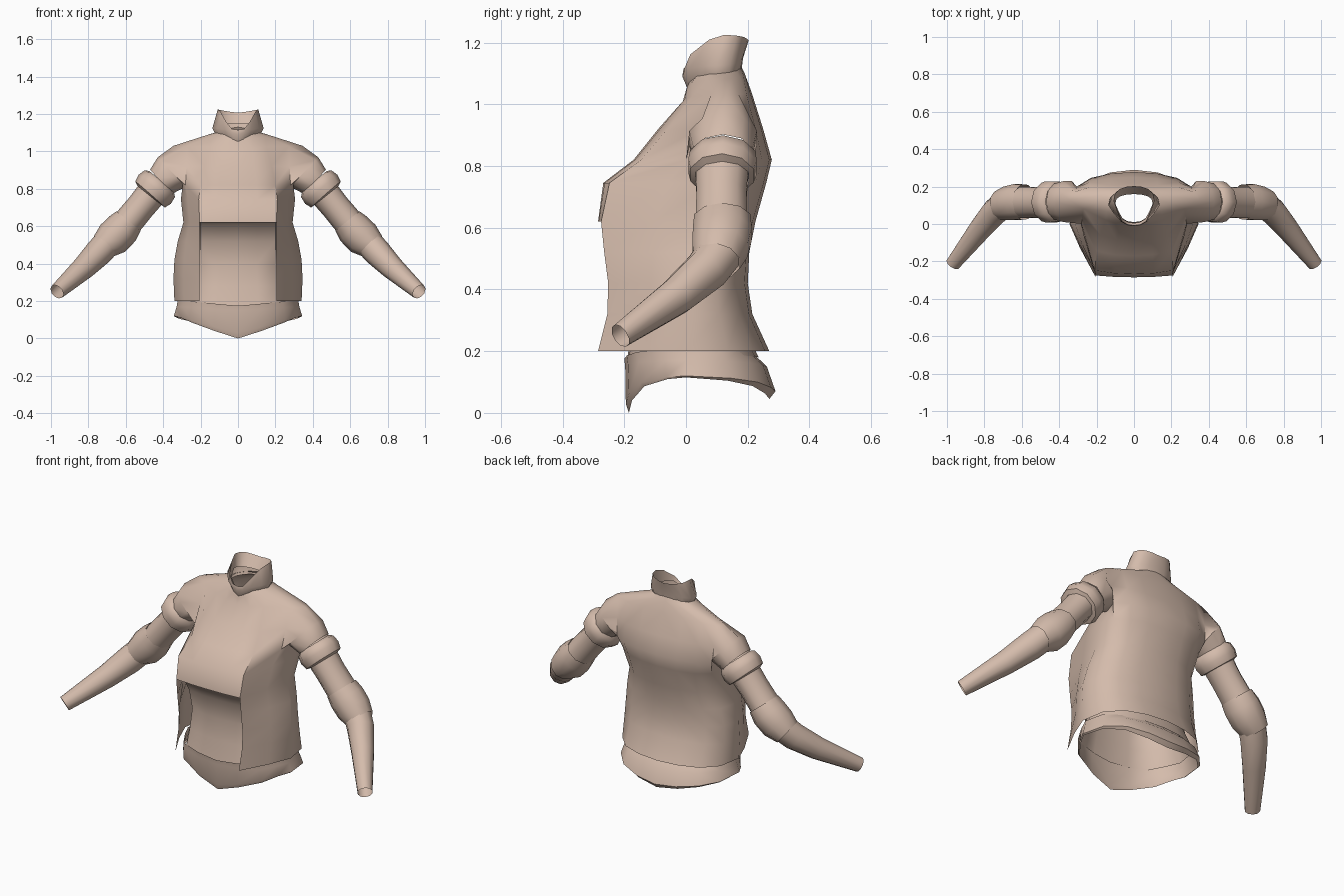
import bpy, bmesh, math
from mathutils import Vector

if "Cube" in bpy.data.objects:
    bpy.data.objects.remove(bpy.data.objects["Cube"])

cloth = bpy.data.materials.new("tan cloth")
cloth.diffuse_color = (0.66, 0.50, 0.41, 1)
cloth.use_nodes = True
cloth.node_tree.nodes["Principled BSDF"].inputs["Base Color"].default_value = cloth.diffuse_color

FRONT_W = (0, .35, .75, .95, 1)
BACK_W = (1, .85, .6, .25, 0)


def half_ring(hw, fx, yf, ys, yb, zf, zs=None, zb=None, d=.01, p=1):
    """Nine points from front centre round the right side to back centre."""
    zs = zf if zs is None else zs
    zb = zf if zb is None else zb
    mix = lambda a, b, t: a + (b - a) * t
    xy = [(0, yf), (fx * .5, yf + d * .2), (fx, yf + d),
          (mix(fx, hw, .62), mix(yf + d, ys, .55)), (hw, ys),
          (hw * .93, mix(ys, yb, .5)), (hw * .7, mix(ys, yb, .8)),
          (hw * .37, mix(ys, yb, .95)), (0, yb)]
    z = [mix(zf, zs, w ** p) for w in FRONT_W] + [mix(zb, zs, w) for w in BACK_W[1:]]
    return [Vector((x, y, h)) for (x, y), h in zip(xy, z)]


def finish(bm, name, angle=50):
    bmesh.ops.recalc_face_normals(bm, faces=bm.faces)
    me = bpy.data.meshes.new(name)
    bm.to_mesh(me)
    bm.free()
    ob = bpy.data.objects.new(name, me)
    bpy.context.collection.objects.link(ob)
    me.materials.append(cloth)
    mod = ob.modifiers.new("mirror", 'MIRROR')
    mod.use_clip = True
    bpy.ops.object.select_all(action='DESELECT')
    ob.select_set(True)
    bpy.context.view_layer.objects.active = ob
    bpy.ops.object.shade_smooth_by_angle(angle=math.radians(angle))
    return ob


def loft(bm, rings, keep=lambda i, j: True, closed=False):
    rows = [[bm.verts.new(p) for p in r] for r in rings]
    n = len(rows[0])
    for i in range(len(rows) - 1):
        for j in range(n if closed else n - 1):
            if keep(i, j):
                k = (j + 1) % n
                bm.faces.new((rows[i][j], rows[i][k], rows[i + 1][k], rows[i + 1][j]))
    return rows


def arm_rings(path, n):
    """Rings across a path of (centre, in-plane radius, depth radius); angle 0 is the outer side."""
    out = []
    for i, (c, r, ry) in enumerate(path):
        a, b = Vector(path[max(i - 1, 0)][0]), Vector(path[min(i + 1, len(path) - 1)][0])
        t = (b - a).normalized()
        u = Vector((0, 1, 0)).cross(t).normalized()
        if u.z < 0:
            u = -u
        v = t.cross(u)
        if v.y < 0:
            v = -v
        out.append([Vector(c) + u * r * math.cos(q) + v * ry * math.sin(q)
                    for q in (2 * math.pi * k / n for k in range(n))])
    return out


# jacket body, open at the front below the bust, with an arm hole
body = [
    half_ring(.34, .205, -.295, 0, .27, .20),
    half_ring(.345, .205, -.265, 0, .215, .32),
    half_ring(.34, .205, -.262, 0, .2, .42),
    half_ring(.322, .205, -.275, .02, .205, .52),
    half_ring(.292, .205, -.285, .04, .225, .62),
    half_ring(.305, .21, -.268, .09, .26, .745, d=.02),
    half_ring(.33, .2, -.17, .12, .278, .82, d=.025),
    half_ring(.335, .18, -.09, .13, .25, .92, d=.03),
    half_ring(.345, .15, -.01, .13, .212, 1.01, 1.03, 1.04, d=.03),
    half_ring(.19, .08, .0, .11, .19, 1.045, 1.08, 1.10, d=.02),
    half_ring(.12, .07, .01, .1, .175, 1.07, 1.10, 1.13, d=.025),
]
bm = bmesh.new()
rows = loft(bm, body, lambda i, j: not (i < 4 and j < 2) and not (5 <= i < 8 and j in (3, 4)))

# short sleeve grown from the arm hole
hole = ([rows[8][4]] + [rows[i][5] for i in (8, 7, 6, 5)] +
        [rows[5][4]] + [rows[i][3] for i in (5, 6, 7, 8)])
sleeve = arm_rings([((.355, .12, .89), .108, .115), ((.41, .12, .838), .088, .1)], 10)
prev = hole
for ring in sleeve:
    cur = [bm.verts.new(p) for p in ring]
    for k in range(10):
        m = (k + 1) % 10
        bm.faces.new((prev[k], prev[m], cur[m], cur[k]))
    prev = cur
finish(bm, "jacket")

# stand-up collar, lower at the front
bm = bmesh.new()
loft(bm, [
    half_ring(.118, .06, .005, .1, .18, 1.05, 1.085, 1.11, d=.025),
    half_ring(.137, .07, -.012, .1, .185, 1.09, 1.125, 1.15, d=.025),
    half_ring(.108, .065, -.008, .125, .203, 1.115, 1.225, 1.207, d=.022, p=3),
    half_ring(.1, .06, .005, .11, .16, 1.09, 1.15, 1.15, d=.022),
])
finish(bm, "collar")

# inner shirt
bm = bmesh.new()
loft(bm, [
    half_ring(.31, .22, -.192, 0, .235, .165, .19, .18, d=.03),
    half_ring(.285, .21, -.175, 0, .19, .28, d=.03),
    half_ring(.27, .2, -.165, 0, .17, .40, d=.03),
    half_ring(.265, .2, -.185, 0, .18, .52, d=.02),
    half_ring(.27, .2, -.235, .02, .2, .60, d=.02),
    half_ring(.285, .203, -.28, .03, .215, .63),
])
finish(bm, "inner_shirt")

# pointed waistband
bm = bmesh.new()
loft(bm, [
    half_ring(.335, .25, -.185, 0, .27, 0, .115, .045, d=.05),
    half_ring(.343, .25, -.195, 0, .29, .03, .12, .07, d=.05),
    half_ring(.328, .245, -.197, 0, .262, .15, .17, .15, d=.045),
    half_ring(.322, .24, -.2, 0, .21, .175, .205, .20, d=.04),
])
finish(bm, "waistband")

# arm pieces
arms = {
    "sleeve_cuff": [((.408, .12, .84), .085, .095), ((.418, .12, .828), .108, .112),
                    ((.445, .118, .798), .116, .116), ((.47, .117, .77), .106, .108),
                    ((.474, .117, .765), .08, .09)],
    "upper_arm": [((.455, .117, .785), .082, .09), ((.52, .115, .705), .078, .085),
                  ((.595, .115, .615), .08, .088)],
    "elbow_pad": [((.585, .118, .628), .083, .096), ((.62, .118, .585), .096, .1),
                  ((.67, .11, .535), .097, .095), ((.722, .098, .492), .074, .08)],
    "forearm": [((.69, .11, .52), .075, .075), ((.745, .065, .46), .075, .072),
                ((.825, -.03, .378), .063, .062), ((.968, -.213, .25), .042, .04)],
}
for name, path in arms.items():
    bm = bmesh.new()
    loft(bm, arm_rings(path, 10), closed=True)
    finish(bm, name)
